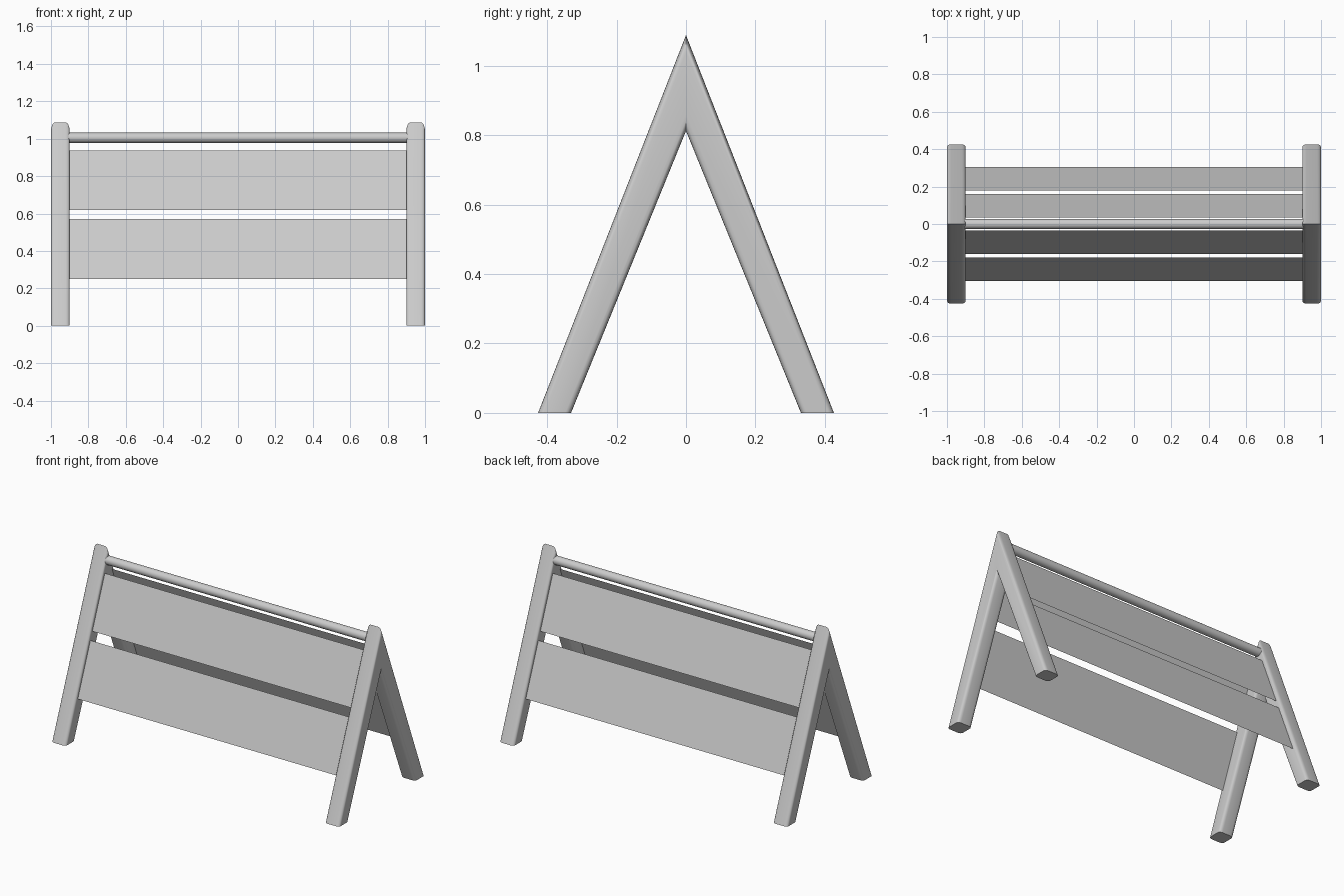
import bpy, bmesh, math

if "Cube" in bpy.data.objects:
    bpy.data.objects.remove(bpy.data.objects["Cube"])


def finish(name, bm, smooth=True):
    bmesh.ops.recalc_face_normals(bm, faces=bm.faces)
    mesh = bpy.data.meshes.new(name)
    bm.to_mesh(mesh)
    bm.free()
    ob = bpy.data.objects.new(name, mesh)
    bpy.context.collection.objects.link(ob)
    if smooth:
        bpy.ops.object.select_all(action='DESELECT')
        ob.select_set(True)
        bpy.context.view_layer.objects.active = ob
        bpy.ops.object.shade_smooth_by_angle(angle=math.radians(35))
    return ob


def rounded_section(ru=0.022, rv=0.18, steps=4):
    """Rounded rectangle: u is x offset (+-0.05), v runs 0 (inner) to 1 (outer)."""
    pts = []
    for k, (su, sv) in enumerate([(1, 1), (-1, 1), (-1, -1), (1, -1)]):
        for i in range(steps + 1):
            a = math.pi / 2 * (k + i / steps)
            pts.append((su * (0.05 - ru) + ru * math.cos(a),
                        0.5 + sv * (0.5 - rv) + rv * math.sin(a)))
    return pts


# A-shaped end frames: rounded section swept foot - mitred apex - foot
def leg_frame(name, x):
    bm = bmesh.new()
    inner = [(-0.331, 0), (0, 0.812), (0.331, 0)]
    outer = [(-0.426, 0), (0, 1.088), (0.426, 0)]
    loops = []
    for (yi, zi), (yo, zo) in zip(inner, outer):
        loops.append([bm.verts.new((x + u, yi + (yo - yi) * v, zi + (zo - zi) * v))
                      for u, v in rounded_section()])
    n = len(loops[0])
    for a, b in zip(loops, loops[1:]):
        for i in range(n):
            j = (i + 1) % n
            bm.faces.new((a[i], a[j], b[j], b[i]))
    bm.faces.new(loops[0])
    bm.faces.new(loops[-1])
    finish(name, bm)


for side, x in (("left", -0.95), ("right", 0.95)):
    leg_frame(side + "_leg_frame", x)


# Thin sloping boards on both faces
def board(name, side, z0, z1):
    bm = bmesh.new()
    corners = [(-0.9, z0), (0.9, z0), (0.9, z1), (-0.9, z1)]
    bm.faces.new([bm.verts.new((x, side * (0.402 - 0.391 * z), z)) for x, z in corners])
    ob = finish(name, bm, smooth=False)
    # outward-facing normal
    if ob.data.polygons[0].normal.y * side < 0:
        ob.data.flip_normals()


for face, side in (("front", -1), ("back", 1)):
    board(face + "_lower_board", side, 0.25, 0.57)
    board(face + "_upper_board", side, 0.62, 0.937)

# Top rail
bpy.ops.mesh.primitive_cylinder_add(vertices=24, radius=0.027, depth=1.81,
                                    location=(0, 0, 1.005),
                                    rotation=(0, math.pi / 2, 0))
rail = bpy.context.object
rail.name = "top_rail"
bpy.ops.object.shade_smooth_by_angle(angle=math.radians(35))
